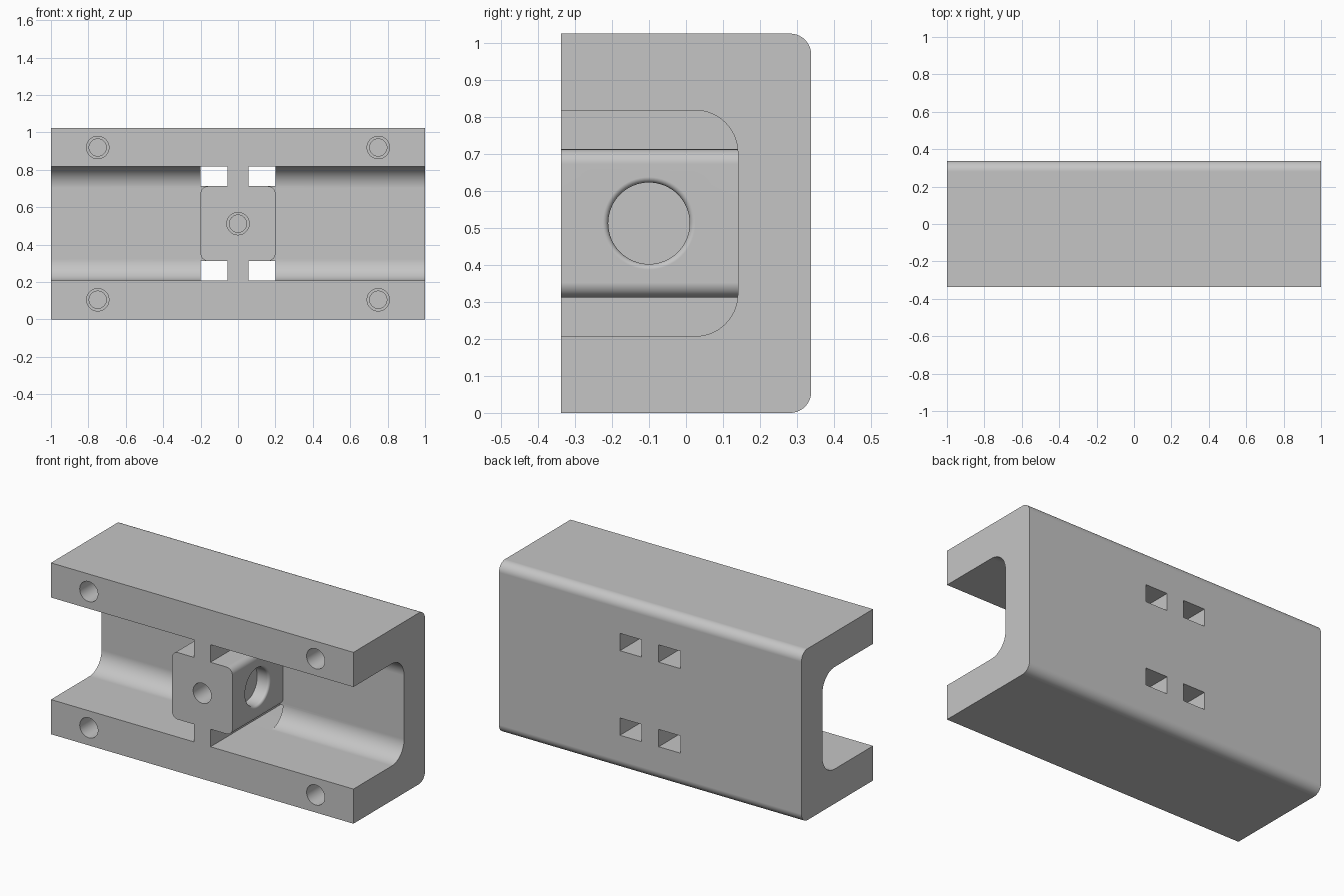
import bpy, bmesh
from math import sin, cos, pi, radians
from mathutils import Matrix

if "Cube" in bpy.data.objects:
    bpy.data.objects.remove(bpy.data.objects["Cube"])

MID = 0.512      # mid height of the housing
HALF_Y = 0.338   # half depth
WALL_Y = 0.14    # inner face of the back wall

grey = bpy.data.materials.new("light grey")
grey.use_nodes = True
grey.diffuse_color = (0.56, 0.56, 0.56, 1)
grey.node_tree.nodes["Principled BSDF"].inputs["Base Color"].default_value = grey.diffuse_color


def arc(cx, cy, r, start, end, steps=14):
    """Points on an arc, angles in degrees."""
    angles = [radians(start + (end - start) * i / steps) for i in range(steps + 1)]
    return [(cx + r * cos(a), cy + r * sin(a)) for a in angles]


def finish(name, bm):
    bmesh.ops.recalc_face_normals(bm, faces=bm.faces[:])
    mesh = bpy.data.meshes.new(name)
    bm.to_mesh(mesh)
    bm.free()
    mesh.materials.append(grey)
    obj = bpy.data.objects.new(name, mesh)
    bpy.context.collection.objects.link(obj)
    return obj


def prism(name, points, place, vector):
    """Extrude a closed outline; place maps each 2D point into space."""
    bm = bmesh.new()
    face = bm.faces.new([bm.verts.new(place(*p)) for p in points])
    geom = bmesh.ops.extrude_face_region(bm, geom=[face])["geom"]
    verts = [v for v in geom if isinstance(v, bmesh.types.BMVert)]
    bmesh.ops.translate(bm, verts=verts, vec=vector)
    return finish(name, bm)


def box(name, x0, x1, y0, y1, z0, z1):
    outline = [(x0, z0), (x1, z0), (x1, z1), (x0, z1)]
    return prism(name, outline, lambda x, z: (x, y0, z), (0, y1 - y0, 0))


def lathe(name, profile, matrix, sides=64):
    """Turn a (distance along axis, radius) profile about local x."""
    bm = bmesh.new()
    verts = [bm.verts.new((d, r, 0)) for d, r in profile]
    edges = [bm.edges.new(pair) for pair in zip(verts, verts[1:])]
    bmesh.ops.spin(bm, geom=verts + edges, axis=(1, 0, 0), cent=(0, 0, 0),
                   angle=2 * pi, steps=sides, use_duplicate=False)
    bmesh.ops.remove_doubles(bm, verts=bm.verts[:], dist=0.0001)
    bm.transform(matrix)
    return finish(name, bm)


def combine(target, other, operation):
    """Apply a boolean and delete the helper."""
    mod = target.modifiers.new("combine", "BOOLEAN")
    mod.operation, mod.solver, mod.object = operation, "EXACT", other
    other.hide_render = True
    bpy.context.view_layer.update()
    result = target.evaluated_get(bpy.context.evaluated_depsgraph_get())
    mesh = bpy.data.meshes.new_from_object(result)
    target.modifiers.clear()
    target.data = mesh
    bpy.data.objects.remove(other)


# C-shaped channel, rounded at the back edges and in the inner corners
outer, inner, r_out, r_in = 0.512, 0.305, 0.057, 0.115
upper = ([(-HALF_Y, inner)] + arc(WALL_Y - r_in, inner - r_in, r_in, 90, 0))
lower = [(y, -z) for y, z in reversed(upper)]
back = (arc(HALF_Y - r_out, -outer + r_out, r_out, -90, 0)
        + arc(HALF_Y - r_out, outer - r_out, r_out, 0, 90))
section = upper + lower + [(-HALF_Y, -outer)] + back + [(-HALF_Y, outer)]
housing = prism("channel_housing", section, lambda y, z: (-1, y, z + MID), (2, 0, 0))

# Four rectangular windows through the back wall
for sx in (-1, 1):
    for sz in (-1, 1):
        xs = sorted((sx * 0.056, sx * 0.2))
        zs = sorted((MID + sz * 0.201, MID + sz * 0.3045))
        combine(housing, box("window_cutter", *xs, -0.1, 0.5, *zs), "DIFFERENCE")

# Central block with rounded edges, held by a web flush with the front
s, r = 0.2, 0.04
outline = []
for i, (cx, cz) in enumerate([(1, 1), (-1, 1), (-1, -1), (1, -1)]):
    outline += arc(cx * (s - r), cz * (s - r), r, 90 * i, 90 * i + 90, 8)
block = prism("block", outline, lambda x, z: (x, -HALF_Y, z + MID),
              (0, HALF_Y + WALL_Y + 0.03, 0))
web = box("web", -0.055, 0.055, -HALF_Y, WALL_Y + 0.06, MID - 0.35, MID + 0.35)
combine(block, web, "UNION")
combine(housing, block, "UNION")

# Round pockets with softened rims in both sides of the block
flare = [(d, rad) for d, rad in arc(0.185, 0.125, 0.015, -90, 0, 6)]
pocket = [(0.12, 0), (0.12, 0.11)] + flare + [(0.25, 0.125), (0.25, 0)]
for turn in (0, pi):
    matrix = Matrix.Translation((0, -0.1, MID)) @ Matrix.Rotation(turn, 4, "Z")
    combine(housing, lathe("pocket_cutter", pocket, matrix), "DIFFERENCE")

# Stepped screw holes in the flanges and the block
screw = [(-0.05, 0), (-0.05, 0.06), (0.2, 0.06), (0.2, 0.046), (0.4, 0.046), (0.4, 0)]
spots = [(x, MID + z) for x in (-0.75, 0.75) for z in (-0.407, 0.407)] + [(0, MID)]
for x, z in spots:
    matrix = Matrix.Translation((x, -HALF_Y, z)) @ Matrix.Rotation(pi / 2, 4, "Z")
    combine(housing, lathe("screw_cutter", screw, matrix, 40), "DIFFERENCE")

# Smooth the curved faces, keep the edges crisp
bpy.ops.object.select_all(action="DESELECT")
housing.select_set(True)
bpy.context.view_layer.objects.active = housing
bpy.ops.object.shade_smooth_by_angle(angle=radians(30))
normals = housing.modifiers.new("flat face normals", "WEIGHTED_NORMAL")
normals.keep_sharp = True
